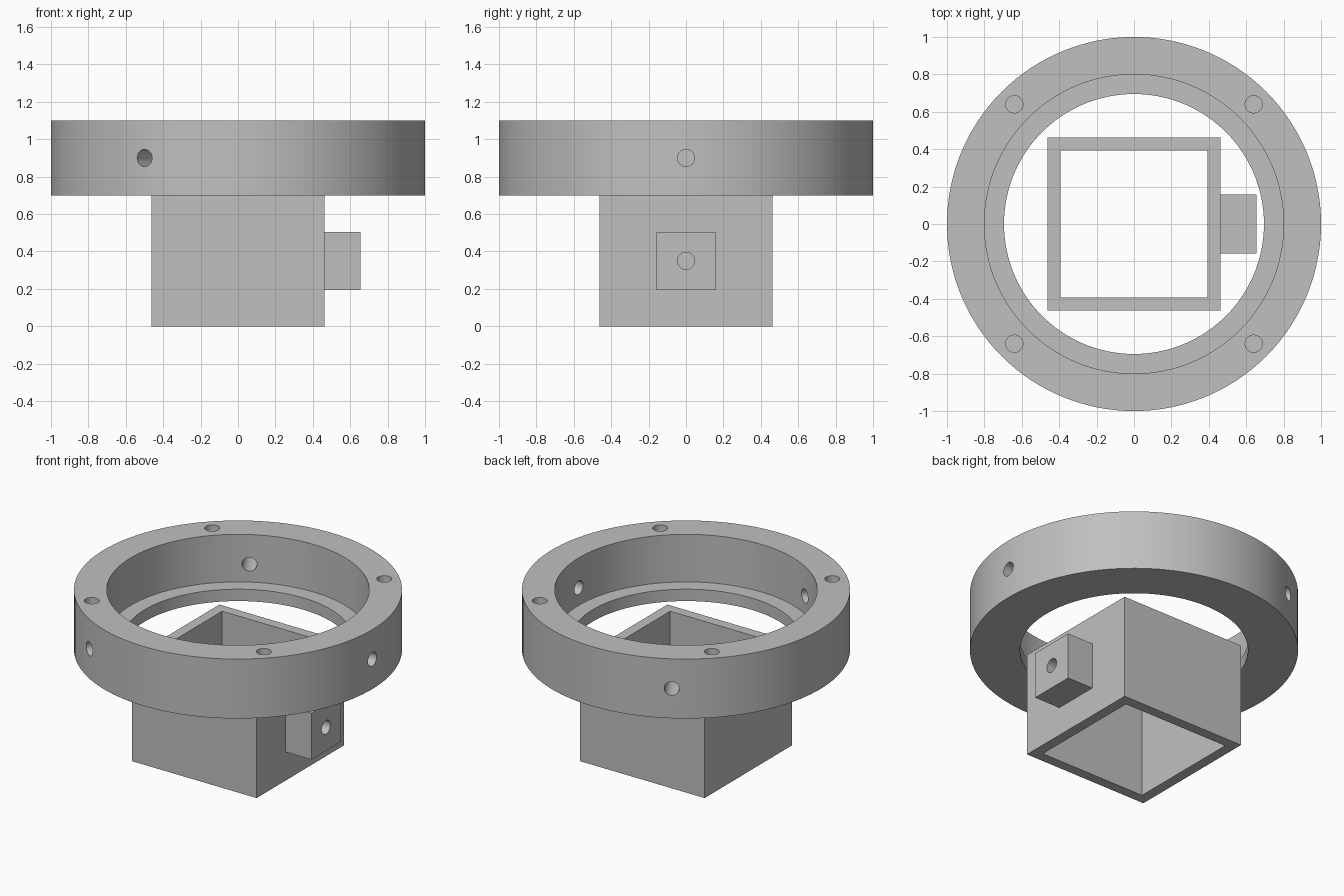
import bpy
import bmesh
from math import cos, sin, radians
from mathutils import Matrix, Vector

cube = bpy.data.objects.get("Cube")
if cube:
    bpy.data.objects.remove(cube, do_unlink=True)

grey = bpy.data.materials.new("plain grey")
grey.use_nodes = True
COLOUR = (0.527, 0.527, 0.527, 1)
grey.diffuse_color = COLOUR
grey.node_tree.nodes["Principled BSDF"].inputs["Base Color"].default_value = COLOUR

HOLE_R = 0.046


def finish(name, bm):
    """Turn a bmesh into a grey object."""
    bmesh.ops.recalc_face_normals(bm, faces=bm.faces[:])
    mesh = bpy.data.meshes.new(name)
    bm.to_mesh(mesh)
    bm.free()
    mesh.materials.append(grey)
    obj = bpy.data.objects.new(name, mesh)
    bpy.context.collection.objects.link(obj)
    return obj


def box(name, low, high):
    low, high = Vector(low), Vector(high)
    bm = bmesh.new()
    bmesh.ops.create_cube(bm, size=1, matrix=Matrix.Translation((low + high) / 2)
                          @ Matrix.Diagonal((high - low).to_4d()))
    return finish(name, bm)


def lathe(name, profile, steps):
    """Revolve a closed (radius, height) profile around z."""
    bm = bmesh.new()
    rings = [[bm.verts.new((r * cos(radians(360 * i / steps)),
                            r * sin(radians(360 * i / steps)), z))
              for r, z in profile] for i in range(steps)]
    n = len(profile)
    for i in range(steps):
        a, b = rings[i], rings[(i + 1) % steps]
        for j in range(n):
            k = (j + 1) % n
            bm.faces.new((a[j], b[j], b[k], a[k]))
    return finish(name, bm)


def drill(name, start, end):
    """Cylindrical cutter between two points."""
    start, end = Vector(start), Vector(end)
    axis = end - start
    bm = bmesh.new()
    bmesh.ops.create_cone(
        bm, cap_ends=True, segments=32, radius1=HOLE_R, radius2=HOLE_R, depth=axis.length,
        matrix=Matrix.Translation((start + end) / 2)
        @ axis.to_track_quat("Z", "Y").to_matrix().to_4x4())
    return finish(name, bm)


def combine(obj, other, operation):
    """Apply a boolean, then drop the helper."""
    mod = obj.modifiers.new("boolean", "BOOLEAN")
    mod.operation = operation
    mod.solver = "EXACT"
    mod.object = other
    bpy.context.view_layer.objects.active = obj
    bpy.ops.object.modifier_apply(modifier=mod.name)
    bpy.data.objects.remove(other, do_unlink=True)


def smooth(obj):
    bpy.ops.object.select_all(action="DESELECT")
    obj.select_set(True)
    bpy.context.view_layer.objects.active = obj
    bpy.ops.object.shade_smooth_by_angle(angle=radians(30))


# Ring with an inner ledge at the bottom
ring = lathe("mounting_ring", [(0.695, 0.7), (1, 0.7), (1, 1.1),
                               (0.8, 1.1), (0.8, 0.78), (0.695, 0.78)], 128)

# Three radial screw holes through the ring wall
for angle in (0, 120, 240):
    out = Vector((cos(radians(angle)), sin(radians(angle)), 0))
    up = Vector((0, 0, 0.9))
    combine(ring, drill("radial_drill", out * 0.7 + up, out * 1.1 + up), "DIFFERENCE")

# Four blind screw holes in the top face
for sx in (-1, 1):
    for sy in (-1, 1):
        x, y = 0.64 * sx, 0.64 * sy
        combine(ring, drill("top_drill", (x, y, 0.9), (x, y, 1.2)), "DIFFERENCE")
smooth(ring)

# Square tube, open at both ends, with a clamp block on one side
tube = box("square_tube", (-0.463, -0.463, 0), (0.463, 0.463, 0.7))
combine(tube, box("clamp_block", (0.43, -0.157, 0.193), (0.655, 0.157, 0.505)), "UNION")
combine(tube, box("tube_bore", (-0.394, -0.394, -0.1), (0.394, 0.394, 0.8)), "DIFFERENCE")

# Screw hole through the block into the tube
combine(tube, drill("clamp_drill", (0.3, 0, 0.35), (0.8, 0, 0.35)), "DIFFERENCE")
smooth(tube)
